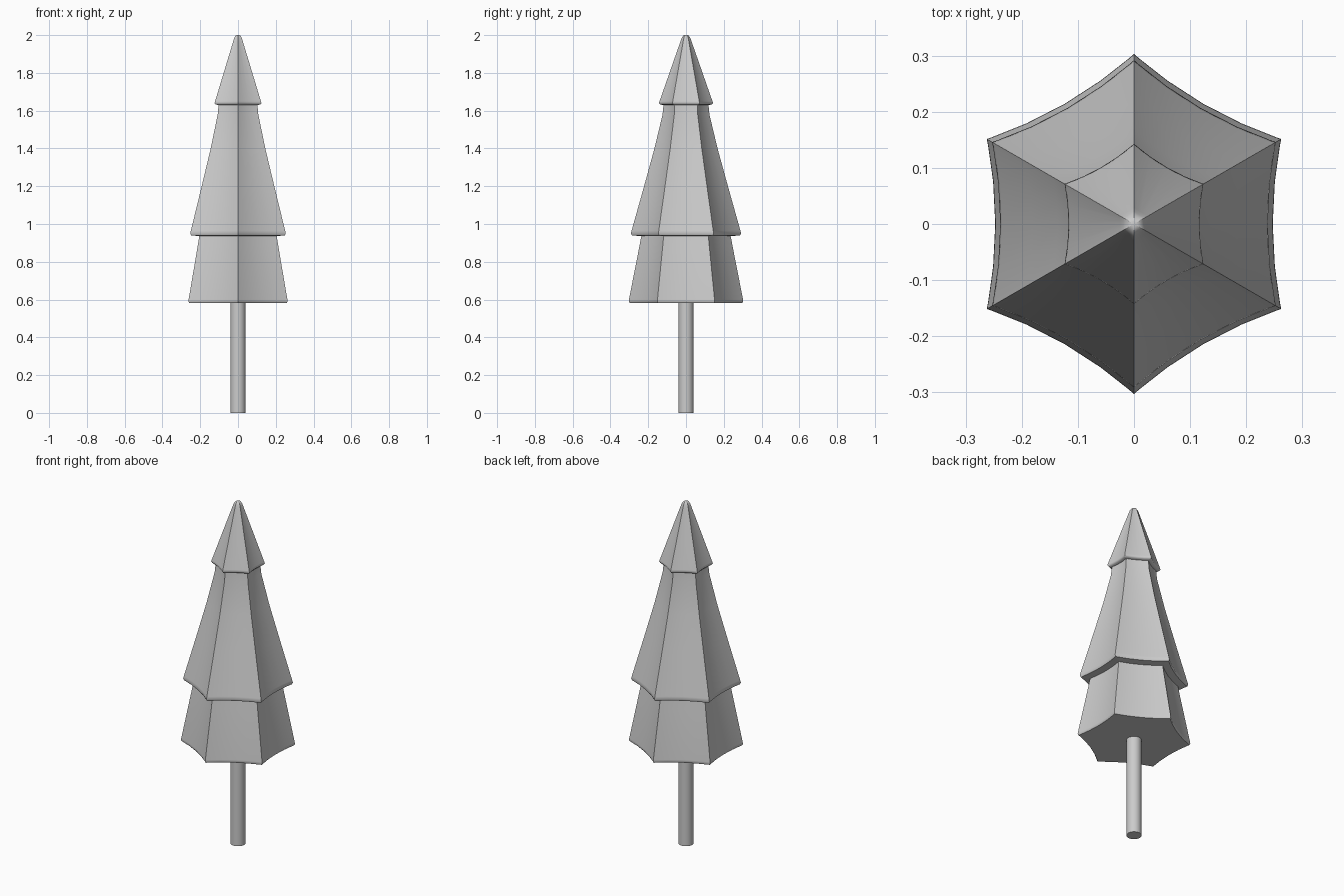
import bpy, bmesh, math
from mathutils import Vector

if "Cube" in bpy.data.objects:
    bpy.data.objects.remove(bpy.data.objects["Cube"])

# Position along each side (0 = fold); extra points near the fold keep it softly creased
STEPS = [0.0, 0.04, 0.25, 0.5, 0.75, 0.96]
SAG = 0.05  # how far each side bows inward, relative to the fold radius


def star_ring(bm, radius, z):
    """Six-sided ring with inward-bowed sides, folds at 30 + 60k degrees."""
    verts = []
    for k in range(6):
        a = math.radians(30 + 60 * k)
        b = a + math.radians(60)
        p = Vector((math.cos(a), math.sin(a), 0))
        q = Vector((math.cos(b), math.sin(b), 0))
        n = (p + q).normalized()
        for t in STEPS:
            v = (p.lerp(q, t) - n * SAG * 4 * t * (1 - t)) * radius
            verts.append(bm.verts.new((v.x, v.y, z)))
    return verts


def loft(name, profile):
    bm = bmesh.new()
    rings = [star_ring(bm, r, z) for r, z in profile]
    for upper, lower in zip(rings, rings[1:]):
        n = len(upper)
        for i in range(n):
            j = (i + 1) % n
            bm.faces.new((upper[i], lower[i], lower[j], upper[j]))
    bm.faces.new(rings[0])
    bm.faces.new(rings[-1][::-1])
    bmesh.ops.recalc_face_normals(bm, faces=bm.faces)
    mesh = bpy.data.meshes.new(name)
    bm.to_mesh(mesh)
    bm.free()
    obj = bpy.data.objects.new(name, mesh)
    bpy.context.collection.objects.link(obj)
    smooth(obj)
    return obj


def smooth(obj):
    bpy.ops.object.select_all(action='DESELECT')
    obj.select_set(True)
    bpy.context.view_layer.objects.active = obj
    bpy.ops.object.shade_smooth_by_angle(angle=math.radians(50))


# Three overlapping tiers: (fold radius, height), top to bottom
loft("top_tier", [(0.006, 2.0), (0.015, 1.997), (0.023, 1.985), (0.03, 1.965),
                  (0.14, 1.65), (0.143, 1.64), (0.136, 1.632), (0.115, 1.63)])
loft("middle_tier", [(0.118, 1.64), (0.124, 1.58), (0.167, 1.4), (0.222, 1.2),
                     (0.288, 0.965), (0.292, 0.95), (0.286, 0.94), (0.23, 0.935)])
loft("bottom_tier", [(0.236, 0.94), (0.247, 0.88), (0.302, 0.6),
                     (0.303, 0.59), (0.298, 0.583)])

# Trunk pole
bpy.ops.mesh.primitive_cylinder_add(vertices=24, radius=0.04, depth=0.6,
                                    location=(0, 0, 0.3))
trunk = bpy.context.object
trunk.name = "trunk"
smooth(trunk)
